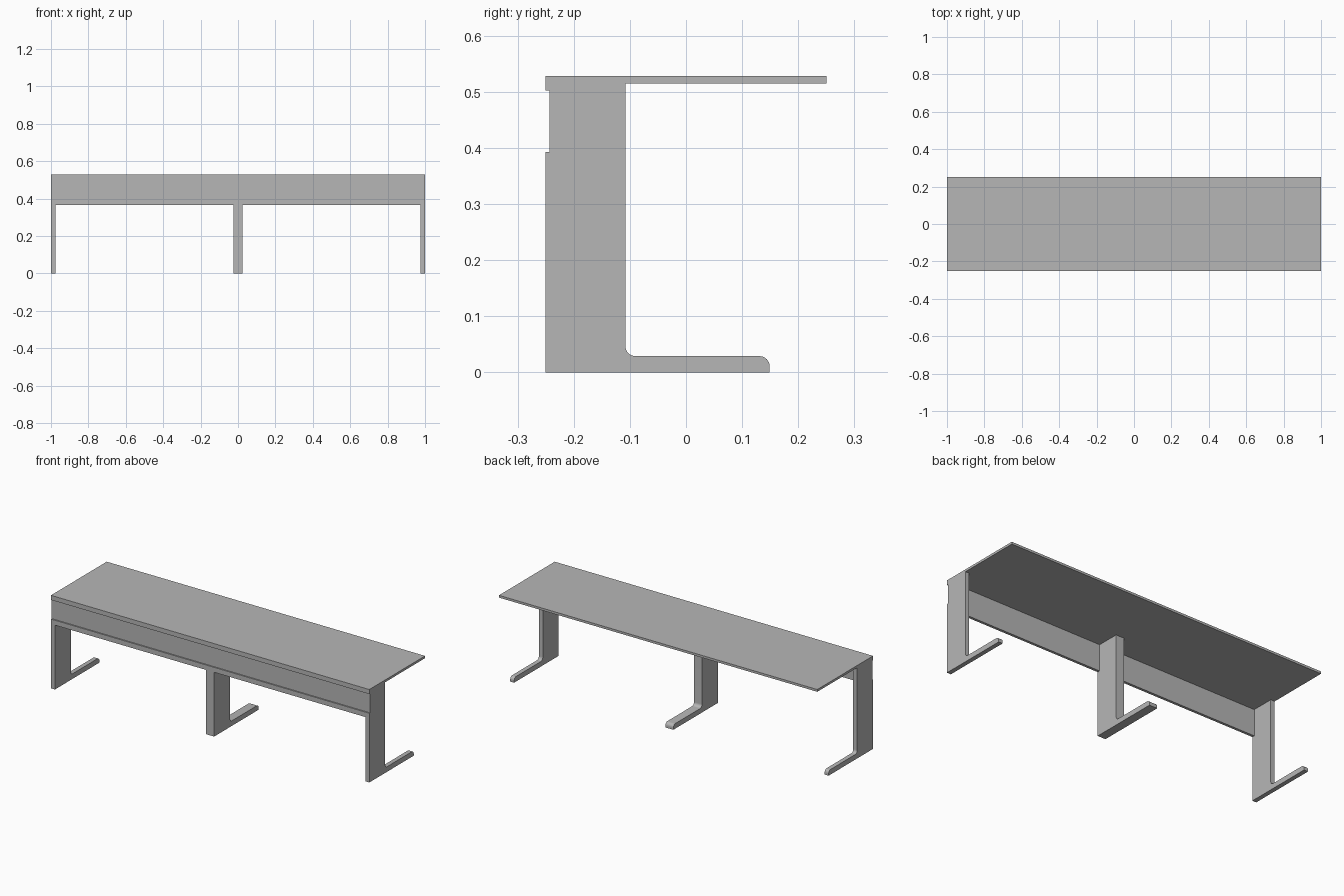
import bpy, bmesh, math

if "Cube" in bpy.data.objects:
    bpy.data.objects.remove(bpy.data.objects["Cube"], do_unlink=True)

# Single grey finish
grey = bpy.data.materials.new("plain_grey")
grey.use_nodes = True
colour = (0.47, 0.47, 0.47, 1)
grey.diffuse_color = colour
grey.node_tree.nodes["Principled BSDF"].inputs["Base Color"].default_value = colour

FRONT, BACK = -0.25, 0.25
TOP, UNDERSIDE = 0.528, 0.515
RAIL_BOTTOM, RAIL_BACK = 0.365, -0.235


def extrude_x(name, profile, x0, x1):
    """Sweep a (y, z) outline from x0 to x1."""
    bm = bmesh.new()
    face = bm.faces.new([bm.verts.new((x0, y, z)) for y, z in profile])
    swept = bmesh.ops.extrude_face_region(bm, geom=[face])["geom"]
    verts = [v for v in swept if isinstance(v, bmesh.types.BMVert)]
    bmesh.ops.translate(bm, verts=verts, vec=(x1 - x0, 0, 0))
    bmesh.ops.recalc_face_normals(bm, faces=bm.faces)
    mesh = bpy.data.meshes.new(name)
    bm.to_mesh(mesh)
    bm.free()
    mesh.materials.append(grey)
    obj = bpy.data.objects.new(name, mesh)
    bpy.context.collection.objects.link(obj)
    bpy.ops.object.select_all(action="DESELECT")
    obj.select_set(True)
    bpy.context.view_layer.objects.active = obj
    bpy.ops.object.shade_smooth_by_angle(angle=math.radians(30))
    return obj


def arc(cy, cz, r, start, end, steps=8):
    angles = [math.radians(start + (end - start) * i / steps) for i in range(steps + 1)]
    return [(cy + r * math.cos(a), cz + r * math.sin(a)) for a in angles]


# Desk top
extrude_x("table_top", [(FRONT, UNDERSIDE), (BACK, UNDERSIDE), (BACK, TOP), (FRONT, TOP)], -1, 1)

# Front panel with a shallow recess between two lips
recess = -0.243
extrude_x("front_panel", [
    (FRONT, RAIL_BOTTOM), (RAIL_BACK, RAIL_BOTTOM), (RAIL_BACK, UNDERSIDE), (FRONT, UNDERSIDE),
    (FRONT, 0.502), (recess, 0.502), (recess, 0.393), (FRONT, 0.393)], -1, 1)

# L-shaped legs: rounded toe, filleted inner corner, notched around the panel
r = 0.018
post_back, toe, foot_top = -0.108, 0.149, 0.029
leg = [(FRONT, 0), (toe, 0)]
leg += arc(toe - r, foot_top - r, r, 0, 90)
leg += arc(post_back + r, foot_top + r, r, 270, 180)
leg += [(post_back, UNDERSIDE), (RAIL_BACK, UNDERSIDE), (RAIL_BACK, RAIL_BOTTOM), (FRONT, RAIL_BOTTOM)]
for name, x0, x1 in (("right_leg", -1, -0.975), ("middle_leg", -0.025, 0.025), ("left_leg", 0.975, 1)):
    extrude_x(name, leg, x0, x1)
